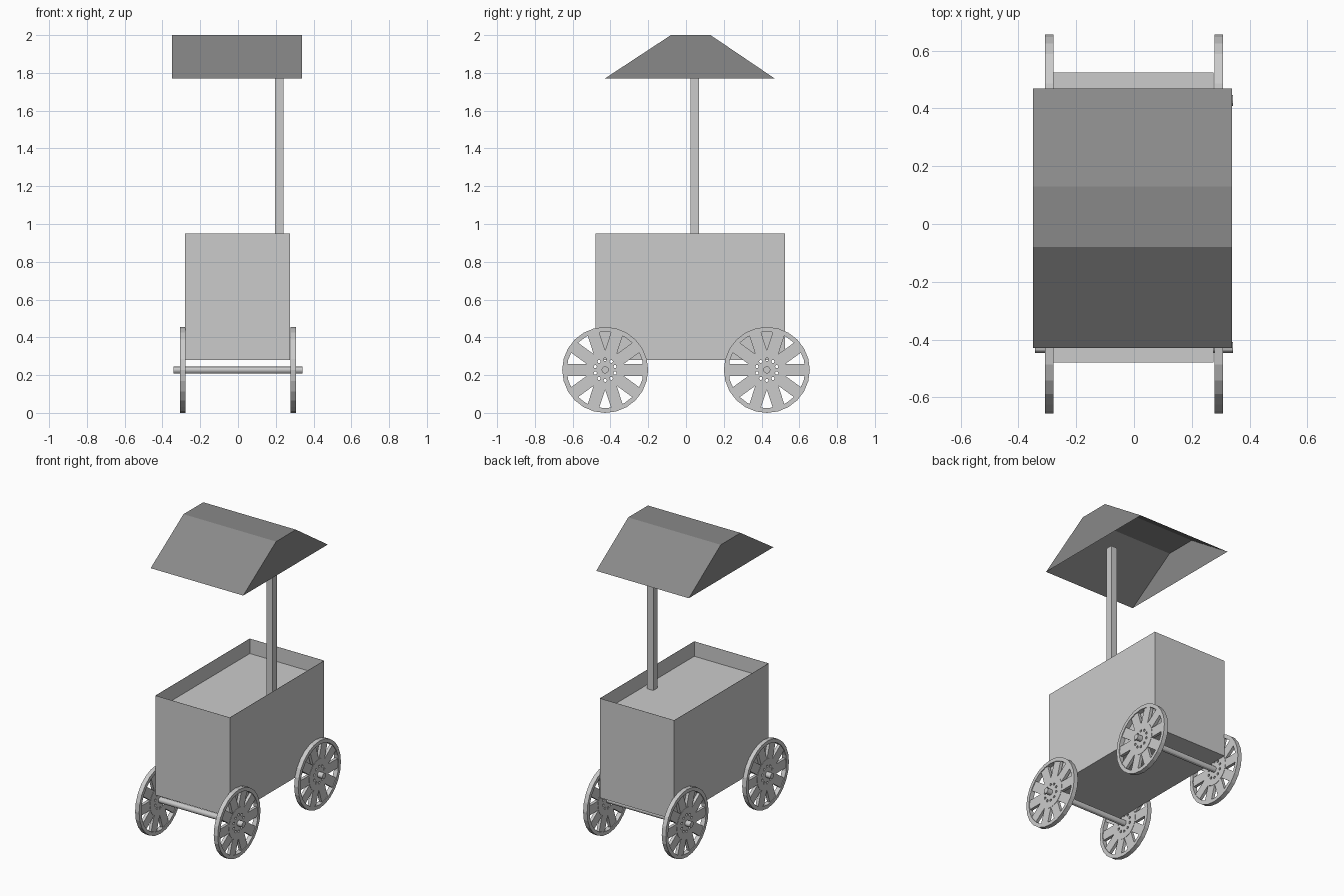
import bpy, bmesh
from math import pi, cos, sin
from mathutils import Matrix, Vector

if "Cube" in bpy.data.objects:
    bpy.data.objects.remove(bpy.data.objects["Cube"])


def finish(bm, name):
    bmesh.ops.recalc_face_normals(bm, faces=bm.faces)
    me = bpy.data.meshes.new(name)
    bm.to_mesh(me)
    bm.free()
    ob = bpy.data.objects.new(name, me)
    bpy.context.collection.objects.link(ob)
    return ob


def add_box(bm, lo, hi, turn=Matrix()):
    lo, hi = Vector(lo), Vector(hi)
    m = turn @ Matrix.Translation((lo + hi) / 2) @ Matrix.Diagonal((*(hi - lo), 1))
    return bmesh.ops.create_cube(bm, size=1, matrix=m)["verts"]


def add_rod(bm, r, length, sides, centre=(0, 0, 0)):
    # cylinder lying along x
    m = Matrix.Translation(centre) @ Matrix.Rotation(pi / 2, 4, 'Y')
    bmesh.ops.create_cone(bm, cap_ends=True, segments=sides, radius1=r,
                          radius2=r, depth=length, matrix=m)


def add_ring(bm, r_in, r_out, width, sides):
    # rectangular section swept round the x axis
    section = [(-width / 2, r_in), (width / 2, r_in), (width / 2, r_out), (-width / 2, r_out)]
    rows = [[bm.verts.new((x, r * cos(2 * pi * i / sides), r * sin(2 * pi * i / sides)))
             for x, r in section] for i in range(sides)]
    for i in range(sides):
        a, b = rows[i], rows[(i + 1) % sides]
        for j in range(4):
            k = (j + 1) % 4
            bm.faces.new((a[j], a[k], b[k], b[j]))


# cart body: thin-walled box with a tray floor sunk below the rim
bm = bmesh.new()
add_box(bm, (-0.28, -0.48, 0.28), (0.275, 0.525, 0.95))
top = max(bm.faces, key=lambda f: f.calc_center_median().z)
inner = bmesh.ops.inset_individual(bm, faces=[top], thickness=0.002)
bmesh.ops.translate(bm, verts=bmesh.ops.extrude_discrete_faces(bm, faces=[top])["faces"][0].verts,
                    vec=(0, 0, -0.10))
finish(bm, "cart_body")

# roof post
bm = bmesh.new()
add_box(bm, (0.195, 0.025, 0.85), (0.24, 0.07, 1.77))
finish(bm, "roof_post")

# roof: hollow shell with closed ends, open underneath
bm = bmesh.new()
profile = [(-0.43, 1.77), (-0.08, 2.0), (0.13, 2.0), (0.47, 1.77)]
left, right = [[bm.verts.new((x, y, z)) for y, z in profile] for x in (-0.35, 0.34)]
bm.faces.new(left[::-1])
bm.faces.new(right)
for i in range(3):
    bm.faces.new((left[i], left[i + 1], right[i + 1], right[i]))
roof = finish(bm, "roof")
dark = bpy.data.materials.new("dark_grey")
dark.diffuse_color = (0.25, 0.25, 0.25, 1)
dark.use_nodes = True
dark.node_tree.nodes["Principled BSDF"].inputs["Base Color"].default_value = dark.diffuse_color
roof.data.materials.append(dark)

# wheel parts: rim, ten spokes, pierced hub plate
R, SPOKES = 0.2275, 10
bm = bmesh.new()
add_ring(bm, 0.203, R, 0.03, 24)
rim_mesh = finish(bm, "wheel_rim")

bm = bmesh.new()
for i in range(SPOKES):
    add_box(bm, (-0.01, 0.095, -0.032), (0.01, 0.206, 0.032),
            Matrix.Rotation(2 * pi * i / SPOKES, 4, 'X'))
spokes = finish(bm, "wheel_spokes")

bm = bmesh.new()
add_rod(bm, 0.105, 0.024, 24)
hub = finish(bm, "wheel_hub")
bm = bmesh.new()
for i in range(SPOKES):
    a = 2 * pi * (i + 0.5) / SPOKES
    add_rod(bm, 0.009, 0.1, 6, (0, 0.055 * cos(a), 0.055 * sin(a)))
cutter = finish(bm, "hub_hole_cutter")
cutter.hide_render = True
mod = hub.modifiers.new("holes", 'BOOLEAN')
mod.object, mod.operation, mod.solver = cutter, 'DIFFERENCE', 'EXACT'
bpy.context.view_layer.objects.active = hub
bpy.ops.object.modifier_apply(modifier=mod.name)
bpy.data.objects.remove(cutter)

# place the four wheels and two axles
places = [(x, y, R) for x in (-0.293, 0.293) for y in (-0.428, 0.428)]
for part in (rim_mesh, spokes, hub):
    for n, p in enumerate(places):
        ob = part if n == 0 else part.copy()
        if n:
            bpy.context.collection.objects.link(ob)
        ob.location = p

for name, y in (("front_axle", -0.428), ("back_axle", 0.428)):
    bm = bmesh.new()
    add_rod(bm, 0.019, 0.685, 12, (0, y, R))
    ob = finish(bm, name)
    bpy.ops.object.select_all(action='DESELECT')
    ob.select_set(True)
    bpy.context.view_layer.objects.active = ob
    bpy.ops.object.shade_smooth_by_angle()
